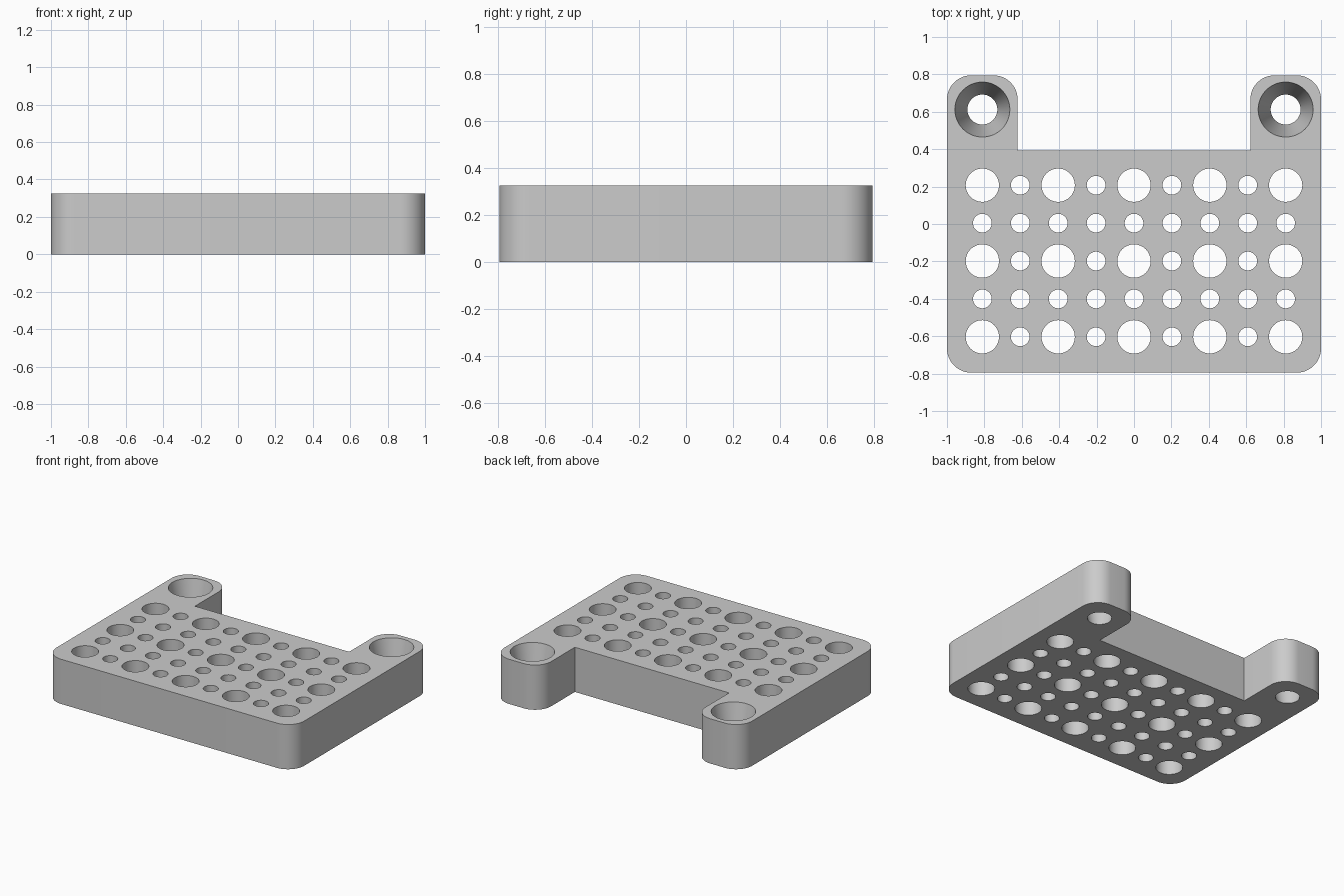
import bpy, bmesh, math
from mathutils import Matrix

if "Cube" in bpy.data.objects:
    bpy.data.objects.remove(bpy.data.objects["Cube"], do_unlink=True)

HEIGHT = 0.326
HALF_X, HALF_Y = 1.0, 0.795
EAR_INNER, NOTCH_Y = 0.622, 0.392
CORNER = 0.13
PITCH = 0.2027

grey = bpy.data.materials.new("plain grey")
grey.use_nodes = True
colour = (0.6, 0.6, 0.6, 1)
grey.diffuse_color = colour
grey.node_tree.nodes["Principled BSDF"].inputs["Base Color"].default_value = colour


def mesh_object(name, bm):
    bmesh.ops.recalc_face_normals(bm, faces=bm.faces)
    mesh = bpy.data.meshes.new(name)
    bm.to_mesh(mesh)
    bm.free()
    mesh.materials.append(grey)
    obj = bpy.data.objects.new(name, mesh)
    bpy.context.collection.objects.link(obj)
    return obj


def corner(cx, cy, start, steps=12):
    """Quarter arc, counter-clockwise from the start angle in degrees."""
    angles = [math.radians(start + 90 * i / steps) for i in range(steps + 1)]
    return [(cx + CORNER * math.cos(a), cy + CORNER * math.sin(a)) for a in angles]


# Plate with two ears at the back: right-hand outline, then mirrored
half = corner(HALF_X - CORNER, -HALF_Y + CORNER, -90)
half += corner(HALF_X - CORNER, HALF_Y - CORNER, 0)
half += corner(EAR_INNER + CORNER, HALF_Y - CORNER, 90)
half += [(EAR_INNER, NOTCH_Y)]
outline = half + [(-x, y) for x, y in reversed(half)]

bm = bmesh.new()
base = bm.faces.new([bm.verts.new((x, y, 0)) for x, y in outline])
top = bmesh.ops.extrude_face_region(bm, geom=[base])["geom"]
bmesh.ops.translate(bm, vec=(0, 0, HEIGHT),
                    verts=[v for v in top if isinstance(v, bmesh.types.BMVert)])
plate = mesh_object("perforated_plate", bm)

# Cutters: grid of alternating holes and two tapered screw holes
bm = bmesh.new()


def add_hole(x, y, r_bottom, r_top, sides):
    # overshoot both faces while keeping the taper exact at each of them
    over = 0.1
    slope = (r_top - r_bottom) / HEIGHT * over
    bmesh.ops.create_cone(bm, cap_ends=True, segments=sides,
                          radius1=r_bottom - slope, radius2=r_top + slope,
                          depth=HEIGHT + 2 * over,
                          matrix=Matrix.Translation((x, y, HEIGHT / 2)))


for col in range(-4, 5):
    for row in range(-2, 3):
        large = col % 2 == 0 and row % 2 == 0
        radius = 0.089 if large else 0.05
        add_hole(col * PITCH, row * PITCH - 0.198, radius, radius, 48)
for side in (-1, 1):
    add_hole(side * 4 * PITCH, 0.612, 0.08, 0.147, 64)
cutter = mesh_object("hole_cutter", bm)
cutter.hide_render = True

# Cut the holes and finish the shading
cut = plate.modifiers.new("holes", "BOOLEAN")
cut.operation = "DIFFERENCE"
cut.solver = "EXACT"
cut.object = cutter
bpy.ops.object.select_all(action="DESELECT")
bpy.context.view_layer.objects.active = plate
plate.select_set(True)
bpy.ops.object.modifier_apply(modifier=cut.name)
bpy.data.objects.remove(cutter, do_unlink=True)
bpy.ops.object.shade_smooth_by_angle(angle=math.radians(30))
